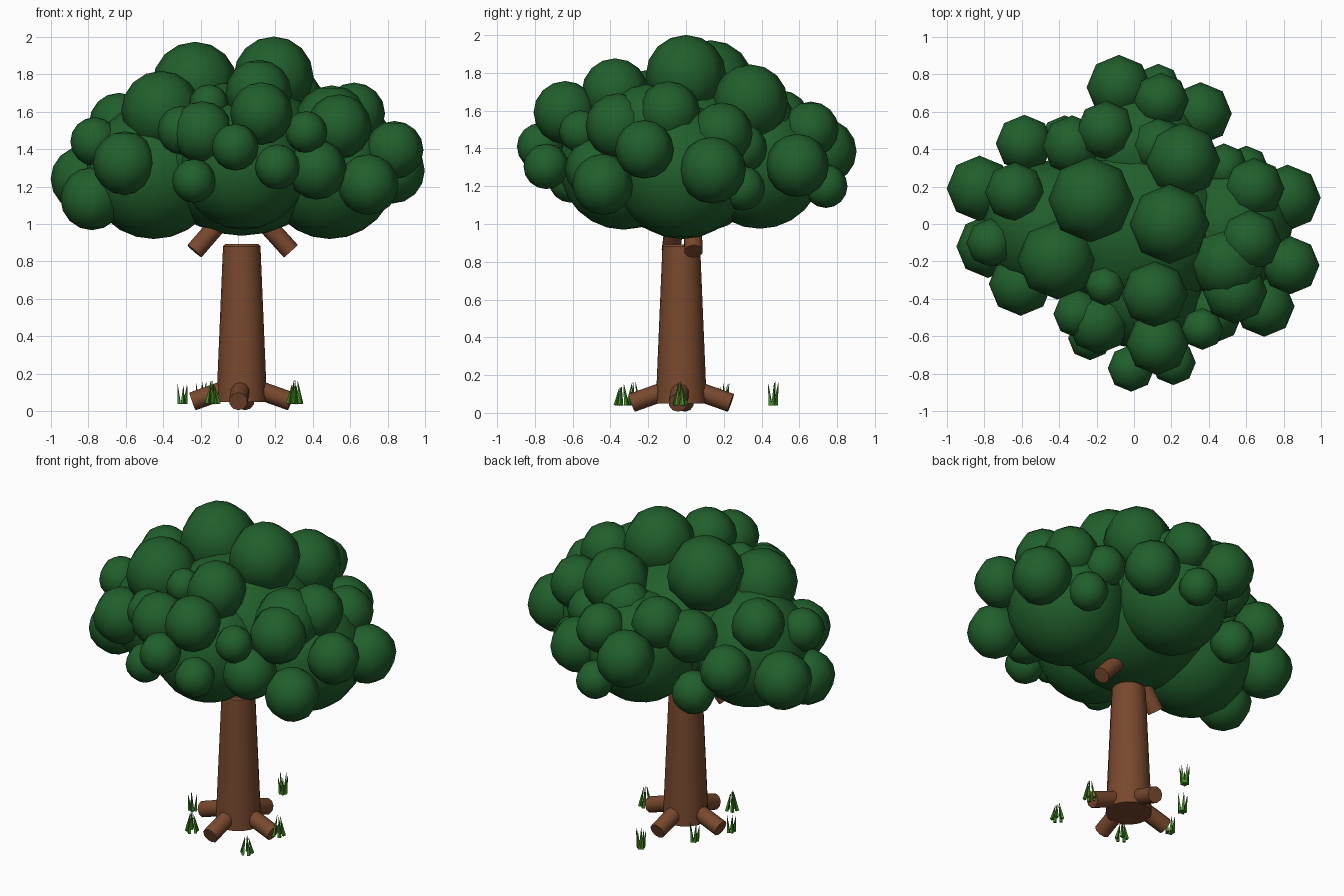
import bpy, bmesh, math, random
from mathutils import Vector, Matrix

random.seed(4)


def material(name, rgb):
    m = bpy.data.materials.new(name)
    m.diffuse_color = (*rgb, 1)
    return m


LEAF = material("leaf_green", (0.015, 0.115, 0.025))
BARK = material("bark_brown", (0.19, 0.066, 0.027))
GRASS = material("grass_green", (0.06, 0.28, 0.02))


def finish(name, bm, mat, angle=40):
    mesh = bpy.data.meshes.new(name)
    bm.to_mesh(mesh)
    bm.free()
    mesh.materials.append(mat)
    ob = bpy.data.objects.new(name, mesh)
    bpy.context.collection.objects.link(ob)
    bpy.ops.object.select_all(action='DESELECT')
    ob.select_set(True)
    bpy.context.view_layer.objects.active = ob
    bpy.ops.object.shade_smooth_by_angle(angle=math.radians(angle))
    return ob


def rod(bm, a, b, r1, r2, sides):
    """Tapered cylinder from point a to point b."""
    a, b = Vector(a), Vector(b)
    d = b - a
    mat = Matrix.Translation((a + b) / 2) @ d.to_track_quat('Z', 'Y').to_matrix().to_4x4()
    bmesh.ops.create_cone(bm, cap_ends=True, segments=sides, radius1=r1,
                          radius2=r2, depth=d.length, matrix=mat)


def balls(name, items, seg, rings, squash=1.0):
    bm = bmesh.new()
    for x, y, z, r in items:
        bmesh.ops.create_uvsphere(bm, u_segments=seg, v_segments=rings, radius=r,
                                  matrix=Matrix.Translation((x, y, z)) @ Matrix.Diagonal((1, 1, squash, 1)))
    finish(name, bm, LEAF, 70)


# Trunk with a slightly rounded top
CX, CY = 0.02, -0.025
bm = bmesh.new()
rod(bm, (CX, CY, 0.05), (CX, CY, 0.88), 0.135, 0.1, 16)
rod(bm, (CX, CY, 0.88), (CX, CY, 0.892), 0.1, 0.09, 16)
finish("trunk", bm, BARK)

# Roots sloping outward to the ground
for i in range(4):
    t = math.radians(90 * i - 4)
    c, s = math.cos(t), math.sin(t)
    bm = bmesh.new()
    rod(bm, (CX + 0.06 * c, CY + 0.06 * s, 0.125),
        (CX + 0.263 * c, CY + 0.263 * s, 0.053), 0.05, 0.05, 10)
    finish(f"root_{i + 1}", bm, BARK)

# Branch stubs under the crown
for name, a, b in (("branch_right", (0.282, 0.04, 0.855), (0.06, 0.03, 1.1)),
                   ("branch_left", (-0.232, -0.08, 0.855), (-0.02, -0.05, 1.1))):
    bm = bmesh.new()
    rod(bm, a, b, 0.05, 0.05, 10)
    finish(name, bm, BARK)

# Large inner lobes of the crown
balls("crown_centre", [(0.02, -0.02, 1.35, 0.48)], 16, 12, 0.86)
balls("crown_lobes", [
    (-0.45, -0.02, 1.28, 0.36), (0.49, -0.02, 1.275, 0.355),
    (0.03, -0.33, 1.31, 0.34), (0.04, 0.39, 1.31, 0.335)], 16, 12)

# Small leaf clumps: x, y, z, radius
balls("crown_top_clumps", [
    (-0.23, 0.13, 1.745, 0.228), (0.19, 0.0, 1.788, 0.213), (-0.41, -0.19, 1.605, 0.213),
    (0.11, -0.375, 1.7, 0.177), (0.26, 0.34, 1.645, 0.2), (0.5, -0.21, 1.54, 0.2)], 8, 8)
balls("crown_front_clumps", [
    (0.125, -0.64, 1.59, 0.167), (-0.015, -0.77, 1.41, 0.125), (0.21, -0.74, 1.305, 0.12),
    (-0.235, -0.61, 1.23, 0.117), (-0.19, -0.53, 1.49, 0.165), (0.365, -0.56, 1.49, 0.112),
    (-0.3, -0.48, 1.5, 0.13), (0.42, -0.48, 1.29, 0.16), (-0.155, -0.33, 1.64, 0.105)], 8, 8)
balls("crown_right_clumps", [
    (0.54, -0.36, 1.52, 0.172), (0.62, -0.09, 1.59, 0.165), (0.64, 0.19, 1.48, 0.163),
    (0.82, 0.14, 1.285, 0.177), (0.835, -0.22, 1.395, 0.155), (0.695, -0.44, 1.21, 0.162),
    (0.6, 0.3, 1.19, 0.118), (0.48, 0.3, 1.4, 0.13)], 8, 8)
balls("crown_left_clumps", [
    (-0.635, 0.17, 1.54, 0.16), (-0.825, 0.19, 1.24, 0.175), (-0.765, -0.1, 1.44, 0.13),
    (-0.78, -0.12, 1.135, 0.168), (-0.605, -0.32, 1.325, 0.17)], 8, 8)
balls("crown_back_clumps", [
    (-0.15, 0.5, 1.55, 0.158), (-0.08, 0.73, 1.385, 0.173), (0.145, 0.66, 1.5, 0.148),
    (0.355, 0.59, 1.31, 0.167), (0.13, 0.74, 1.2, 0.115), (-0.585, 0.43, 1.33, 0.153),
    (-0.37, 0.45, 1.14, 0.13), (-0.33, 0.42, 1.48, 0.16), (0.13, 0.42, 1.56, 0.15)], 8, 8)

# Grass tufts of thin cone blades: x, y, spread at the base, spread at the tips
for i, (x, y, base, tip) in enumerate([
        (-0.3, -0.03, 0.018, 0.028), (-0.135, -0.275, 0.032, 0.01),
        (0.3, -0.34, 0.032, 0.012), (0.31, -0.03, 0.032, 0.01),
        (0.0, 0.46, 0.014, 0.03), (-0.2, 0.2, 0.016, 0.03)]):
    bm = bmesh.new()
    for k in range(5):
        t = k * math.tau / 5 + i
        dx, dy = math.cos(t), math.sin(t)
        rod(bm, (x + base * dx, y + base * dy, 0.04),
            (x + tip * dx, y + tip * dy, random.uniform(0.13, 0.17)), 0.012, 0.001, 4)
    finish(f"grass_tuft_{i + 1}", bm, GRASS, 30)
